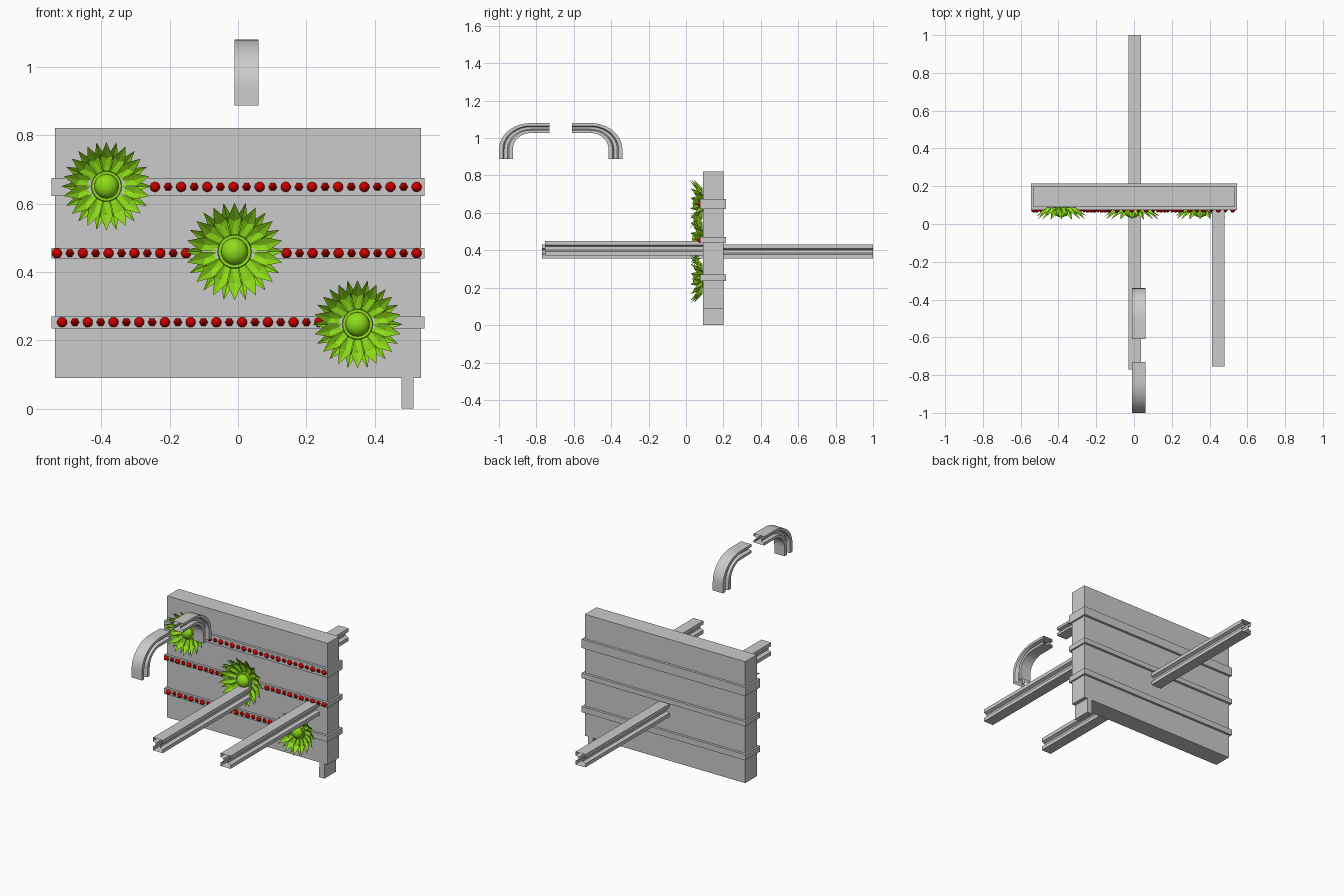
import bpy, bmesh, math
from mathutils import Vector, Matrix

if "Cube" in bpy.data.objects:
    bpy.data.objects.remove(bpy.data.objects["Cube"])


def material(name, color):
    m = bpy.data.materials.new(name)
    m.diffuse_color = color
    m.use_nodes = True
    m.node_tree.nodes["Principled BSDF"].inputs["Base Color"].default_value = m.diffuse_color
    return m


GREEN = material("leaf_green", (0.27, 0.72, 0.01, 1))
RED = material("bead_red", (0.6, 0.0, 0.0, 1))


def finish(bm, name, mat=None, smooth=False):
    bmesh.ops.recalc_face_normals(bm, faces=bm.faces)
    me = bpy.data.meshes.new(name)
    bm.to_mesh(me)
    bm.free()
    ob = bpy.data.objects.new(name, me)
    bpy.context.collection.objects.link(ob)
    if mat:
        me.materials.append(mat)
    if smooth:
        bpy.context.view_layer.objects.active = ob
        ob.select_set(True)
        bpy.ops.object.shade_smooth_by_angle(angle=math.radians(35))
        ob.select_set(False)
    return ob


def box(name, x0, x1, y0, y1, z0, z1):
    bm = bmesh.new()
    m = Matrix.Translation(((x0 + x1) / 2, (y0 + y1) / 2, (z0 + z1) / 2))
    bmesh.ops.create_cube(bm, size=1, matrix=m @ Matrix.Diagonal((x1 - x0, y1 - y0, z1 - z0, 1)))
    return finish(bm, name)


# I-beam section: across (x), depth fraction (0 = top, 1 = bottom)
HALF = [(0.033, 0.0), (0.033, 0.28), (0.014, 0.38), (0.014, 0.62), (0.033, 0.72), (0.033, 1.0)]
SECTION = HALF + [(-u, v) for u, v in reversed(HALF)]


def loft(name, rings, smooth=False):
    # open-ended shell through closed rings
    bm = bmesh.new()
    vs = [[bm.verts.new(p) for p in r] for r in rings]
    n = len(vs[0])
    for a, b in zip(vs, vs[1:]):
        for i in range(n):
            j = (i + 1) % n
            bm.faces.new((a[i], a[j], b[j], b[i]))
    return finish(bm, name, smooth=smooth)


def straight_rail(name, x, y0, y1, ztop):
    loft(name, [[(x + u, y, ztop - 0.077 * v) for u, v in SECTION] for y in (y0, y1)])


def curved_rail(name, flip):
    cx, cy, cz = 0.025, -0.83, 0.94
    steps = 12
    # straight foot, elliptical quarter bend, straight top
    stations = [(0, 0, -0.053)] + [(math.pi / 2 * i / steps, 0, 0) for i in range(steps + 1)]
    stations.append((math.pi / 2, 0.10, 0))
    rings = []
    for t, dy, dz in stations:
        ring = []
        for u, v in SECTION:
            y = cy - (0.17 - 0.074 * v) * math.cos(t) + dy
            z = cz + (0.14 - 0.053 * v) * math.sin(t) + dz
            ring.append((cx + u * 1.05, -1.34 - y if flip else y, z))
        rings.append(ring)
    loft(name, rings, True)


def flower(name, x, z, r):
    bm = bmesh.new()
    n = 14
    # two staggered layers of keeled petals curling forward
    for layer, (reach, tip_y, wide) in enumerate(((0.98, 0.024, 0.14), (1.0, 0.04, 0.12))):
        back = 0.010 * layer
        for k in range(n):
            a = 2 * math.pi * (k + 0.5 * layer) / n
            d = Vector((math.sin(a), 0, math.cos(a)))
            s = Vector((math.cos(a), 0, -math.sin(a)))

            def pt(rad, side, y):
                return bm.verts.new(Vector((x, y, z)) + d * rad * r + s * side * r)

            bl, br = pt(0.28, -0.06, 0.078 + back), pt(0.28, 0.06, 0.078 + back)
            ml, mr = pt(0.66, -wide, 0.058 + back), pt(0.66, wide, 0.058 + back)
            keel = pt(0.62, 0, 0.070 + back)
            under = pt(0.64, 0, 0.078 + back)
            tip = pt(reach, 0, tip_y)
            for f in ((bl, keel, ml), (bl, br, keel), (br, mr, keel), (ml, keel, tip),
                      (keel, mr, tip), (bl, ml, under), (br, bl, under), (mr, br, under),
                      (ml, tip, under), (tip, mr, under)):
                bm.faces.new(f)
    finish(bm, name + "_petals", GREEN)
    # disc and domed centre
    bm = bmesh.new()
    rot = Matrix.Rotation(math.pi / 2, 4, 'X')
    bmesh.ops.create_cone(bm, cap_ends=True, segments=24, radius1=r * 0.36, radius2=r * 0.33,
                          depth=0.03, matrix=Matrix.Translation((x, 0.08, z)) @ rot)
    bmesh.ops.create_uvsphere(bm, u_segments=20, v_segments=12, radius=r * 0.27,
                              matrix=Matrix.Translation((x, 0.064, z)) @ Matrix.Diagonal((1, 0.8, 1, 1)) @ rot)
    finish(bm, name + "_centre", GREEN, True)


def bead_row(name, x0, x1, count, z):
    # alternating round beads and six-sided spikes
    balls, spikes = bmesh.new(), bmesh.new()
    rot = Matrix.Rotation(math.pi / 2, 4, 'X')
    for i in range(count):
        x = x0 + (x1 - x0) * i / (count - 1)
        if i % 2 == 0:
            bmesh.ops.create_uvsphere(balls, u_segments=14, v_segments=8, radius=0.015,
                                      matrix=Matrix.Translation((x, 0.076, z)) @ rot)
        else:
            m = Matrix.Translation((x, 0.07, z)) @ rot @ Matrix.Rotation(math.pi / 6, 4, 'Z')
            bmesh.ops.create_cone(spikes, cap_ends=True, segments=6, radius1=0.015,
                                  radius2=0.003, depth=0.016, matrix=m)
    finish(balls, name + "_round", RED, True)
    finish(spikes, name + "_spikes", RED)


# Wall slab and the straps wrapped round it
box("wall_slab", -0.535, 0.535, 0.09, 0.20, 0.09, 0.822)
for i, (z0, z1) in enumerate(((0.622, 0.675), (0.44, 0.47), (0.235, 0.27))):
    box(f"strap_{i}", -0.546, 0.546, 0.075, 0.215, z0, z1)

# Small foot under the right end
box("foot_neck", 0.479, 0.513, 0.09, 0.20, 0.062, 0.092)
box("foot_block", 0.478, 0.513, 0.09, 0.20, 0.0, 0.062)

# Rails
straight_rail("front_rail", 0.004, -0.77, 0.115, 0.432)
straight_rail("back_rail", 0.004, 0.115, 1.0, 0.432)
straight_rail("side_rail", 0.446, -0.755, 0.125, 0.45)
curved_rail("curved_rail_front", False)
curved_rail("curved_rail_rear", True)

# Flowers and beads
flower("flower_left", -0.385, 0.651, 0.132)
flower("flower_middle", -0.01, 0.46, 0.146)
flower("flower_right", 0.35, 0.247, 0.132)
bead_row("beads_top", -0.243, 0.523, 21, 0.649)
bead_row("beads_middle_left", -0.53, -0.152, 11, 0.455)
bead_row("beads_middle_right", 0.142, 0.523, 11, 0.455)
bead_row("beads_bottom", -0.515, 0.238, 21, 0.253)
